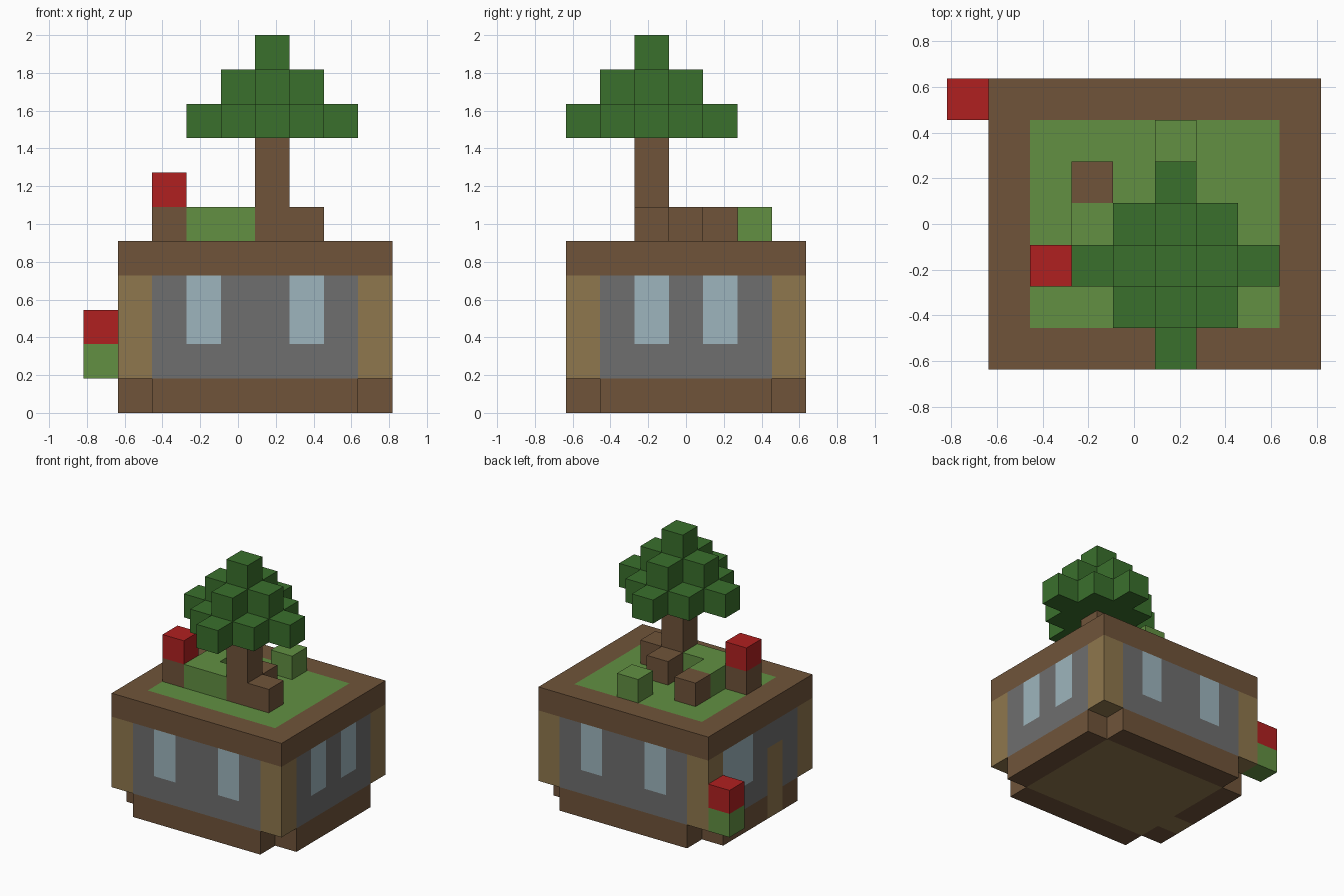
import bpy, bmesh
from mathutils import Vector

if "Cube" in bpy.data.objects:
    bpy.data.objects.remove(bpy.data.objects["Cube"])

U = 2 / 11                                   # block size
ORIGIN = Vector((-4.5 * U, -3.5 * U, 0))


def material(name, *rgb):
    def linear(c):
        c /= 255
        return c / 12.92 if c < 0.04 else ((c + 0.055) / 1.055) ** 2.4
    col = [linear(c) for c in rgb] + [1]
    m = bpy.data.materials.new(name)
    m.diffuse_color = col
    m.use_nodes = True
    bsdf = m.node_tree.nodes["Principled BSDF"]
    bsdf.inputs["Base Color"].default_value = col
    bsdf.inputs["Roughness"].default_value = 1
    return m


BARK = material("brown wood", 112, 84, 58)
PLANK = material("tan planks", 143, 119, 77)
STONE = material("grey stone", 110, 110, 110)
GLASS = material("pale blue glass", 157, 181, 189)
GRASS = material("grass green", 98, 144, 66)
LEAF = material("leaf green", 58, 112, 44)
RED = material("red petals", 176, 32, 32)


def block_range(x, y, z):
    return [(i, j, k) for i in range(*x) for j in range(*y) for k in range(*z)]


def build(name, cells, colour):
    """Make one mesh of the outer faces of the blocks; colour is a material or a rule."""
    rule = colour if callable(colour) else lambda i, j, k: colour
    filled = set(cells)
    bm = bmesh.new()
    mats = []
    for cell in cells:
        mat = rule(*cell)
        for axis in range(3):
            for side in (0, 1):
                step = Vector((0, 0, 0))
                step[axis] = 2 * side - 1
                if tuple(int(c) for c in Vector(cell) + step) in filled:
                    continue
                if mat not in mats:
                    mats.append(mat)
                corners = []
                for a, b in ((0, 0), (1, 0), (1, 1), (0, 1)):
                    p = Vector(cell)
                    p[axis] += side
                    p[(axis + 1) % 3] += a
                    p[(axis + 2) % 3] += b
                    corners.append(bm.verts.new(ORIGIN + p * U))
                if not side:
                    corners.reverse()
                bm.faces.new(corners).material_index = mats.index(mat)
    bmesh.ops.remove_doubles(bm, verts=bm.verts, dist=U / 100)
    me = bpy.data.meshes.new(name)
    bm.to_mesh(me)
    bm.free()
    for m in mats:
        me.materials.append(m)
    ob = bpy.data.objects.new(name, me)
    bpy.context.collection.objects.link(ob)
    return ob


def on_end(i):
    return i in (1, 8)


def on_side(j):
    return j in (0, 6)


def is_door(i, j):
    return i == 1 and j == 2


# Foundation with missing corners, plank floor and door sill
def foundation_colour(i, j, k):
    rim = on_end(i) or on_side(j)
    return BARK if rim and not is_door(i, j) else PLANK


build("foundation", [c for c in block_range((1, 9), (0, 7), (0, 1))
                     if not (on_end(c[0]) and on_side(c[1]))], foundation_colour)


# Walls with corner posts, windows and door
def wall_colour(i, j, k):
    if on_end(i) and on_side(j):
        return PLANK
    if is_door(i, j) and k < 3:
        return PLANK
    if k > 1:
        if on_side(j) and i in (3, 6):
            return GLASS
        if i == 8 and j in (2, 4):
            return GLASS
        if i == 1 and j in (4, 5):
            return GLASS
    return STONE


build("walls", block_range((1, 9), (0, 7), (1, 4)), wall_colour)

# Flat roof: wooden rim around a lawn
build("roof", block_range((1, 9), (0, 7), (4, 5)),
      lambda i, j, k: BARK if on_end(i) or on_side(j) else GRASS)

# Tree: trunk with roots and a stepped crown
build("trunk", block_range((5, 6), (2, 3), (5, 8)) + [(6, 2, 5), (5, 3, 5)], BARK)
build("crown", [c for c in block_range((3, 8), (0, 5), (8, 11))
                if abs(c[0] - 5) + abs(c[1] - 2) <= 10 - c[2]], LEAF)

# Roof garden
build("hedge", [(3, 2, 5), (4, 2, 5), (3, 3, 5)], GRASS)
build("bush", [(5, 5, 5)], GRASS)
build("stump", [(3, 4, 5)], BARK)
build("roof_flower", [(2, 2, 5), (2, 2, 6)], lambda i, j, k: RED if k == 6 else BARK)

# Flower hanging on the right wall
build("wall_flower", [(0, 6, 1), (0, 6, 2)], lambda i, j, k: RED if k == 2 else GRASS)
